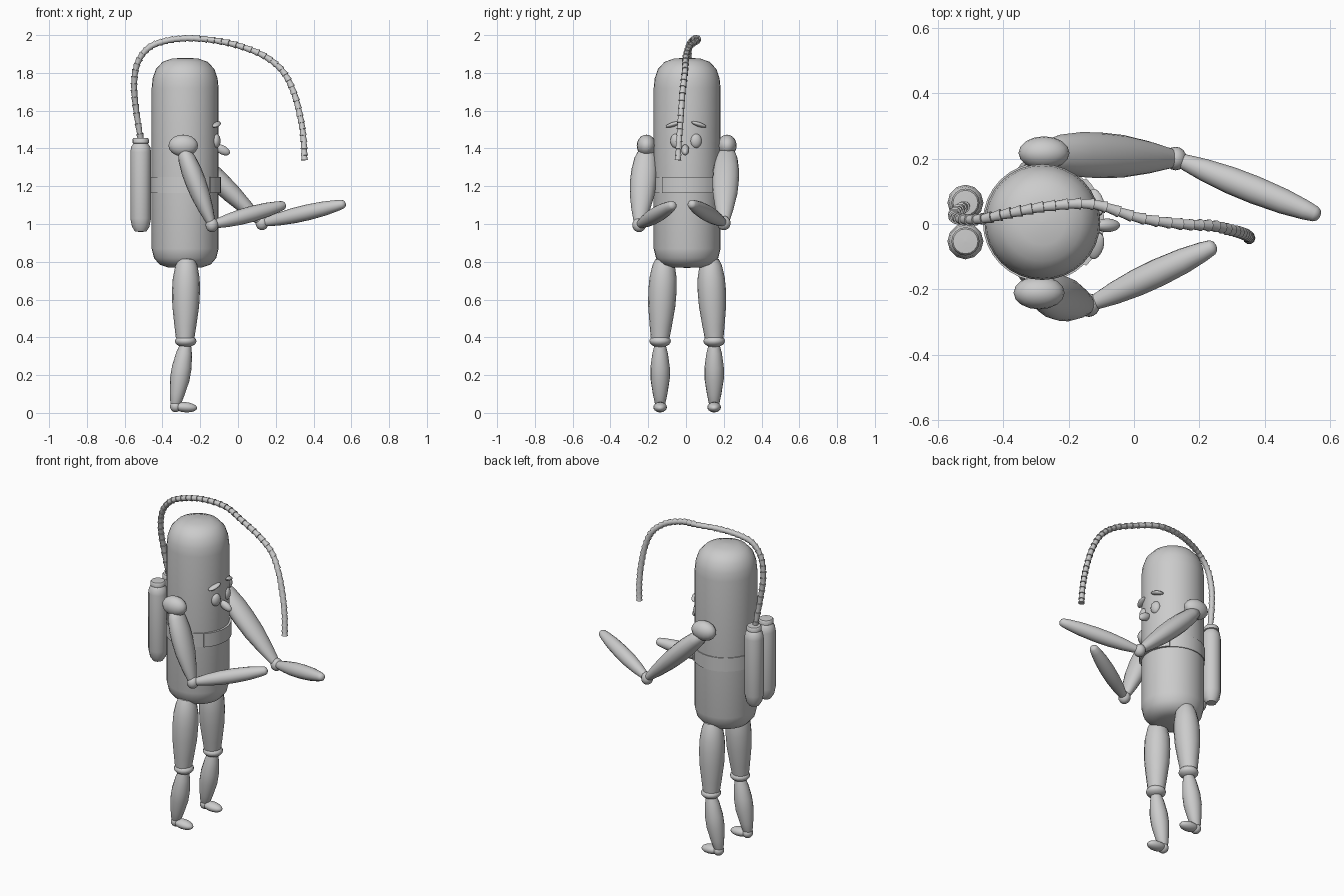
import bpy, bmesh, math
from mathutils import Vector, Matrix

if "Cube" in bpy.data.objects:
    bpy.data.objects.remove(bpy.data.objects["Cube"])

CX, CY = -0.28, 0.006      # body axis


def finish(name, bm, angle=40):
    bmesh.ops.remove_doubles(bm, verts=bm.verts, dist=1e-5)
    bmesh.ops.recalc_face_normals(bm, faces=bm.faces)
    me = bpy.data.meshes.new(name)
    bm.to_mesh(me)
    bm.free()
    ob = bpy.data.objects.new(name, me)
    bpy.context.collection.objects.link(ob)
    bpy.ops.object.select_all(action='DESELECT')
    ob.select_set(True)
    bpy.context.view_layer.objects.active = ob
    bpy.ops.object.shade_smooth_by_angle(angle=math.radians(angle))
    return ob


def loft(name, rings, n=16, angle=40):
    """Skin rings given as (centre, u, v) ellipses, closing both ends."""
    bm = bmesh.new()
    loops = []
    for c, u, v in rings:
        loops.append([bm.verts.new(c + u * math.cos(a) + v * math.sin(a))
                      for a in (2 * math.pi * k / n for k in range(n))])
    for a, b in zip(loops, loops[1:]):
        for k in range(n):
            j = (k + 1) % n
            bm.faces.new((a[k], a[j], b[j], b[k]))
    bm.faces.new(loops[0])
    bm.faces.new(loops[-1])
    bmesh.ops.dissolve_degenerate(bm, edges=bm.edges, dist=1e-5)
    return finish(name, bm, angle)


def lathe(name, x, y, profile, n=32, angle=40):
    return loft(name, [(Vector((x, y, z)), Vector((max(r, .001), 0, 0)), Vector((0, max(r, .001), 0)))
                       for r, z in profile], n, angle)


def frame(d):
    v = Vector((0, 1, 0))
    v = (v - d * v.dot(d)).normalized()
    return v.cross(d), v


def limb(name, p0, p1, profile, ru, rv):
    """Spindle from p0 to p1; profile = (t, relative radius)."""
    p0, p1 = Vector(p0), Vector(p1)
    u, v = frame((p1 - p0).normalized())
    return loft(name, [(p0.lerp(p1, t), u * ru * r, v * rv * r) for t, r in profile])


def ball(name, loc, size, rot=(0, 0, 0)):
    bm = bmesh.new()
    bmesh.ops.create_uvsphere(bm, u_segments=16, v_segments=10, radius=1)
    ob = finish(name, bm)
    ob.location, ob.scale, ob.rotation_euler = loc, size, rot
    return ob


# Capsule body
lathe("body", CX, CY, [(0, .768), (.09, .77), (.135, .785), (.165, .82), (.177, .87), (.177, 1.72),
                       (.172, 1.77), (.155, 1.82), (.12, 1.858), (.07, 1.876), (0, 1.88)])

# Waist band with a curved front plate
lathe("waist_band", CX, CY, [(.17, 1.163), (.182, 1.163), (.182, 1.248), (.17, 1.248)])
bm = bmesh.new()
rows = []
for k in range(13):
    a = math.radians(-45 + 7.5 * k)
    rows.append([bm.verts.new((CX + r * math.cos(a), CY + r * math.sin(a), z))
                 for r, z in ((.172, 1.163), (.189, 1.163), (.189, 1.248), (.172, 1.248))])
for a, b in zip(rows, rows[1:]):
    for k in range(4):
        bm.faces.new((a[k], a[(k + 1) % 4], b[(k + 1) % 4], b[k]))
bm.faces.new(rows[0])
bm.faces.new(rows[-1])
finish("belt_plate", bm)

# Face
for s, side in ((-1, "right"), (1, "left")):
    ball(side + "_eye", (-.115, s * .053, 1.44), (.022, .031, .038), (0, 0, s * .25))
    ball(side + "_brow", (-.115, s * .068, 1.527), (.022, .043, .012), (-s * .3, 0, s * .3))
ball("nose", (-.082, -.004, 1.392), (.043, .021, .024), (0, math.radians(28), 0))

# Arms: shoulder, upper arm, elbow, forearm
UPPER = [(0, .3), (.03, .6), (.12, .83), (.28, .98), (.42, 1), (.6, .93), (.8, .7), (.95, .46), (1, .35)]
FORE = [(0, .45), (.08, .6), (.2, .8), (.38, .97), (.55, 1), (.75, .9), (.9, .7), (.97, .55), (.99, .4), (1, .15)]
for side, sh, el, tip in (("right", (-.29, -.21, 1.415), (-.138, -.248, .995), (.25, -.066, 1.102)),
                          ("left", (-.275, .217, 1.415), (.127, .2, 1.005), (.568, .025, 1.108))):
    ball(side + "_shoulder", sh, (.078, .051, .058))
    limb(side + "_upper_arm", Vector(sh) + Vector((0, 0, -.02)), el, UPPER, .055, .07)
    ball(side + "_elbow", el, (.034, .036, .038))
    limb(side + "_forearm", el, tip, FORE, .042, .043)

# Legs: thigh, knee, shin, foot
THIGH = [(0, .35), (.02, .6), (.1, .8), (.25, .96), (.4, 1), (.6, .96), (.85, .78), (1, .66)]
SHIN = [(0, .6), (.12, .8), (.35, 1), (.55, 1), (.8, .75), (.95, .55), (1, .4)]
for s, side in ((-1, "right"), (1, "left")):
    y = CY + s * .143
    limb(side + "_thigh", (-.272, CY + s * .122, .82), (-.28, y, .395), THIGH, .074, .075)
    ball(side + "_knee", (-.277, y, .38), (.057, .057, .033))
    limb(side + "_shin", (-.278, y, .355), (-.333, y, .035), SHIN, .052, .051)
    ball(side + "_foot", (-.28, y, .03), (.064, .036, .027), (0, .08, 0))
    ball(side + "_heel", (-.33, y, .034), (.03, .032, .03))

# Two back tanks with caps
for s, side in ((-1, "right"), (1, "left")):
    y = CY + s * .059
    lathe(side + "_tank", -.515, y, [(0, .958), (.03, .96), (.046, .985), (.055, 1.03), (.055, 1.38),
                                     (.05, 1.41), (.038, 1.425), (0, 1.43)], 12)
    lathe(side + "_tank_cap", -.515, y, [(.036, 1.415), (.036, 1.425), (.043, 1.428),
                                         (.043, 1.448), (.038, 1.454), (0, 1.456)], 16)

# Ribbed hose arching over the body
PATH = [Vector(p) for p in (
    (-.514, .055, 1.44), (-.54, .04, 1.61), (-.55, .025, 1.74), (-.53, .015, 1.857), (-.467, .015, 1.937),
    (-.37, .035, 1.972), (-.255, .055, 1.983), (-.123, .06, 1.972), (.01, .02, 1.942), (.14, 0, 1.889),
    (.236, -.005, 1.81), (.294, -.018, 1.70), (.33, -.028, 1.566), (.347, -.036, 1.45), (.352, -.043, 1.338))]


def spline(i, t):
    p = [PATH[min(max(i + k, 0), len(PATH) - 1)] for k in (-1, 0, 1, 2)]
    return .5 * (2 * p[1] + (p[2] - p[0]) * t + (2 * p[0] - 5 * p[1] + 4 * p[2] - p[3]) * t * t
                 + (3 * p[1] - p[0] - 3 * p[2] + p[3]) * t ** 3)


rings = []
spans = len(PATH) - 1
RIBS = 48
for k in range(RIBS):
    for f, r in ((0, .014), (.7, .0165), (.98, .019)):
        g = min((k + f) / RIBS * spans, spans - 1e-4)
        i = int(g)
        c = spline(i, g - i)
        d = (spline(i, g - i + .01) - spline(i, g - i - .01)).normalized()
        u, v = frame(d)
        rings.append((c, u.normalized() * r, v * r))
loft("hose", rings, 10, 50)
